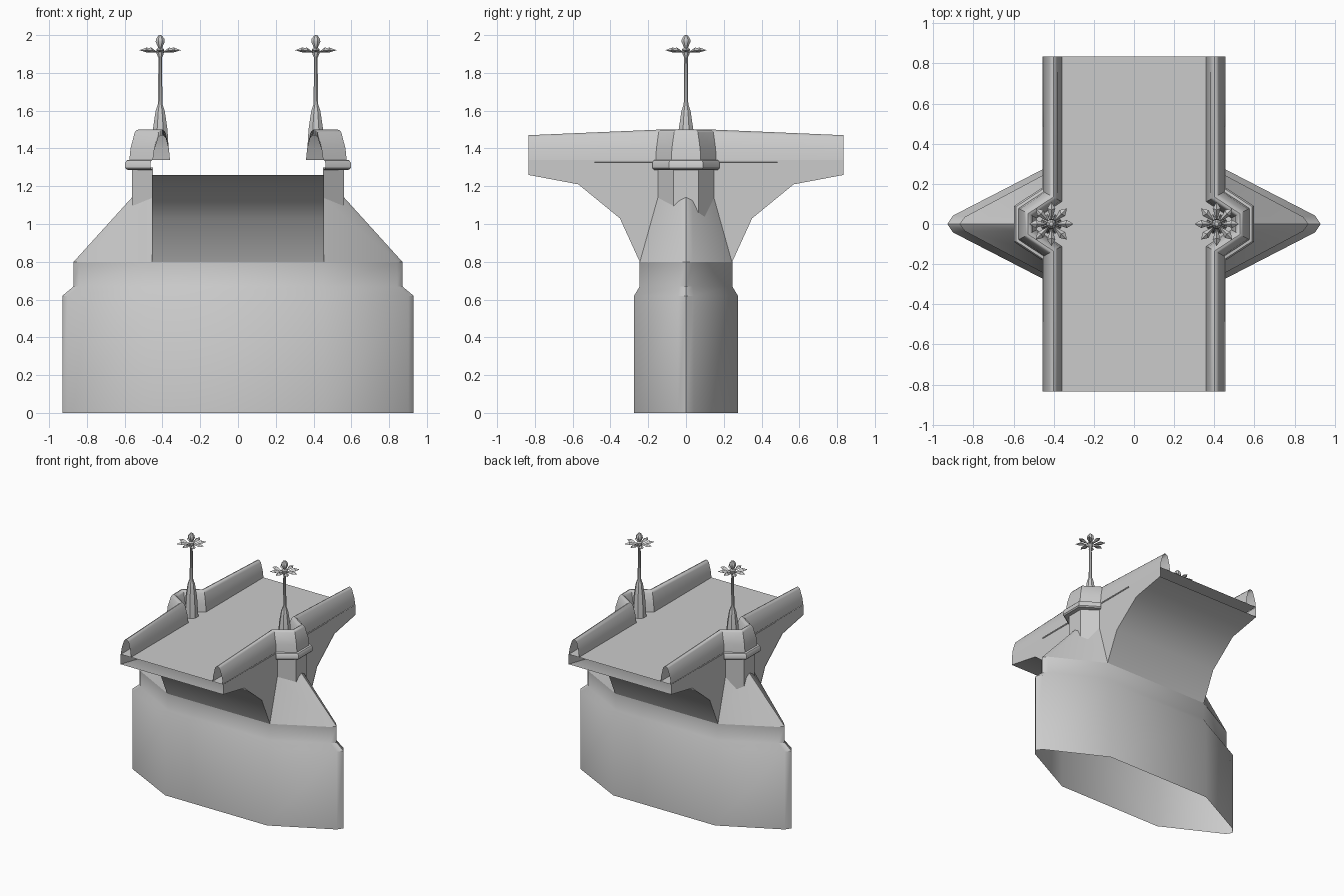
import bpy, bmesh
from math import sin, cos, pi, radians
from mathutils import Vector

if "Cube" in bpy.data.objects:
    bpy.data.objects.remove(bpy.data.objects["Cube"])


def finish(name, bm, angle=35):
    bmesh.ops.remove_doubles(bm, verts=bm.verts, dist=0.0005)
    bmesh.ops.recalc_face_normals(bm, faces=bm.faces)
    me = bpy.data.meshes.new(name)
    bm.to_mesh(me)
    bm.free()
    ob = bpy.data.objects.new(name, me)
    bpy.context.collection.objects.link(ob)
    bpy.ops.object.select_all(action='DESELECT')
    ob.select_set(True)
    bpy.context.view_layer.objects.active = ob
    bpy.ops.object.shade_smooth_by_angle(angle=radians(angle))
    return ob


def loft(bm, rings, closed=True):
    """Skin consecutive rings of 3D points."""
    vs = [[bm.verts.new(p) for p in r] for r in rings]
    for a, b in zip(vs, vs[1:]):
        n = len(a)
        for i in range(n if closed else n - 1):
            j = (i + 1) % n
            bm.faces.new((a[i], a[j], b[j], b[i]))


def plate(bm, pts):
    bm.faces.new([bm.verts.new(p) for p in pts])


def sweep(bm, path, profile, s):
    """Sweep (outward offset, z scale key) profile along a plan path with mitred corners."""
    pts = [Vector(p) for p in path]
    dirs = [(b - a).normalized() for a, b in zip(pts, pts[1:])]
    rings = []
    for i, p in enumerate(pts):
        d0, d1 = dirs[max(i - 1, 0)], dirs[min(i, len(dirs) - 1)]
        n0, n1 = Vector((-d0.y, d0.x)), Vector((-d1.y, d1.x))
        m = (n0 + n1) / (1 + n0.dot(n1))
        drop = 0.03 if abs(p.y) > 0.5 else 0.0
        ring = []
        for off, z in profile:
            q = p + m * off
            ring.append((s * q.x, q.y, z - drop * (z - 1.34) / 0.16))
        rings.append(ring)
    loft(bm, rings, closed=False)


def pointed(x, shoulder_y, nose_y, z):
    """Pier outline with cutwater noses at both ends."""
    half = [(0.45, -shoulder_y), (x - 0.028, -nose_y), (x, 0),
            (x - 0.028, nose_y), (0.45, shoulder_y)]
    return [(a, b, z) for a, b in half] + [(-a, -b, z) for a, b in half]


# Pier base with cutwaters, open underneath
bm = bmesh.new()
loft(bm, [pointed(0.93, 0.275, 0.042, 0), pointed(0.93, 0.275, 0.042, 0.62),
          pointed(0.87, 0.245, 0.036, 0.67), pointed(0.87, 0.245, 0.036, 0.80)])
finish("pier_base", bm)

# Arch soffits on the front and back of the pier
arch = [(0.245, 0.80), (0.35, 1.03), (0.57, 1.21), (0.835, 1.26)]
bm = bmesh.new()
for s in (-1, 1):
    loft(bm, [[(-0.455, s * y, z) for y, z in arch],
              [(0.455, s * y, z) for y, z in arch]], closed=False)
finish("arch_soffit", bm)

# Spandrel walls on both sides
outline = arch + [(0.835, 1.34)]
outline += [(-y, z) for y, z in reversed(outline)]
bm = bmesh.new()
for s in (-1, 1):
    plate(bm, [(s * 0.452, y, z) for y, z in outline])
finish("spandrel_walls", bm)

# Deck with a bay on each side
bay = [(0.45, 0.16), (0.575, 0.078), (0.575, -0.078), (0.45, -0.16)]
side = [(0.45, 0.835)] + bay + [(0.45, -0.835)]
bm = bmesh.new()
plate(bm, [(x, y, 1.34) for x, y in side] + [(-x, -y, 1.34) for x, y in side])
finish("deck", bm)

# Shoulders, bay columns, collars, parapets, ledges
parapet = [(0, 1.34), (-0.006, 1.40), (-0.028, 1.485), (-0.038, 1.497), (-0.048, 1.5),
           (-0.058, 1.495), (-0.068, 1.48), (-0.084, 1.40), (-0.09, 1.34)]
collar = [(0, 1.285), (0.014, 1.288), (0.022, 1.297), (0.022, 1.325), (0.014, 1.337), (0, 1.34)]
parts = {k: bmesh.new() for k in ("shoulders", "bay_columns", "bay_collars", "parapets", "ledges")}
for s in (-1, 1):
    low = [(0.45, 0.245), (0.842, 0.036), (0.87, 0), (0.842, -0.036), (0.45, -0.245)]
    high = [(0.45, 0.15), (0.545, 0.036), (0.562, 0), (0.545, -0.036), (0.45, -0.15)]
    loft(parts["shoulders"], [[(s * x, y, 0.80) for x, y in low],
                              [(s * x, y, 1.14) for x, y in high]], closed=False)
    col = [(0.45, 0.15), (0.56, 0.065), (0.56, -0.065), (0.45, -0.15)]
    loft(parts["bay_columns"], [[(s * x, y, z) for x, y in col] for z in (0.95, 1.30)], closed=False)
    sweep(parts["bay_collars"], bay, collar, s)
    plate(parts["bay_collars"], [(s * x, y, 1.285) for x, y in bay])
    sweep(parts["parapets"], side, parapet, s)
    loft(parts["ledges"], [[(s * 0.45, y, 1.325), (s * 0.456, y, 1.328),
                            (s * 0.456, y, 1.336), (s * 0.45, y, 1.338)]
                           for y in (-0.485, 0.485)])
for k, b in parts.items():
    finish(k, b)

# Lamp posts: turned pole with flared foot and bulb, ring of pointed petals
pole = [(0.052, 1.34), (0.042, 1.50), (0.030, 1.575), (0.026, 1.60), (0.013, 1.635),
        (0.010, 1.88), (0.020, 1.90), (0.022, 1.925), (0.012, 1.935),
        (0.026, 1.965), (0.024, 1.98), (0.010, 1.998), (0.001, 2.0)]
for s, label in ((-1, "left"), (1, "right")):
    cx = s * 0.412
    bm = bmesh.new()
    loft(bm, [[(cx + r * cos(i * pi / 4 + pi / 8), r * sin(i * pi / 4 + pi / 8), z)
               for i in range(8)] for r, z in pole])
    finish(label + "_lamp_post", bm)
    bm = bmesh.new()
    for i in range(8):
        c, n = cos(i * pi / 4), sin(i * pi / 4)
        place = lambda r, w, z: bm.verts.new((cx + r * c - w * n, r * n + w * c, z))
        root, tip = place(0.015, 0, 1.908), place(0.11, 0, 1.92)
        mid = [place(0.078, 0.02, 1.918), place(0.07, 0, 1.935),
               place(0.078, -0.02, 1.918), place(0.07, 0, 1.908)]
        for a in range(4):
            b = (a + 1) % 4
            bm.faces.new((root, mid[a], mid[b]))
            bm.faces.new((tip, mid[b], mid[a]))
    finish(label + "_lamp_petals", bm)
